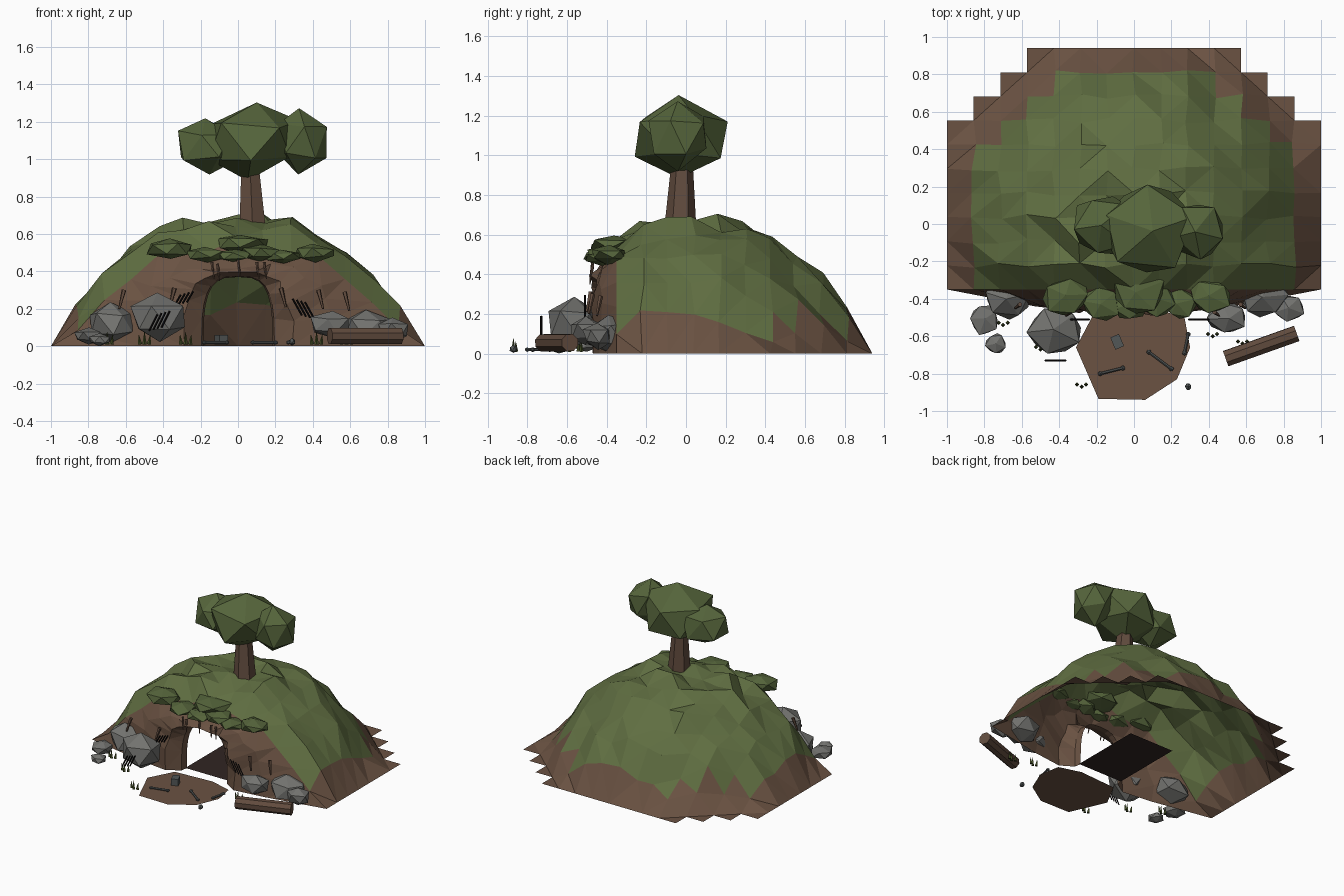
import bpy, bmesh, math, random
from mathutils import Matrix, Vector, noise

if "Cube" in bpy.data.objects:
    bpy.data.objects.remove(bpy.data.objects["Cube"])
random.seed(7)


def material(name, r, g, b):
    m = bpy.data.materials.new(name)
    m.use_nodes = True
    m.diffuse_color = (r, g, b, 1)
    bsdf = m.node_tree.nodes["Principled BSDF"]
    bsdf.inputs["Base Color"].default_value = (r, g, b, 1)
    bsdf.inputs["Roughness"].default_value = 1
    return m


GRASS = material("grass green", .115, .155, .053)
LEAF = material("leaf green", .092, .13, .044)
SOIL = material("soil brown", .145, .085, .055)
BARK = material("bark brown", .12, .071, .048)
STONE = material("stone grey", .17, .17, .16)
BONE = material("bone grey", .085, .095, .095)
DARK = material("cave dark", .03, .018, .016)
BLACK = material("scratch black", .006, .005, .005)
TUFT = material("tuft green", .06, .08, .02)


def finish(name, bm, *mats):
    mesh = bpy.data.meshes.new(name)
    bm.to_mesh(mesh)
    bm.free()
    ob = bpy.data.objects.new(name, mesh)
    for m in mats:
        mesh.materials.append(m)
    bpy.context.collection.objects.link(ob)
    return ob


def jitter(v, a):
    v.co += Vector([random.uniform(-a, a) for _ in range(3)])


def blob(name, mat, centre, size, rough=.12, turn=None):
    """Rough twenty-sided lump."""
    bm = bmesh.new()
    bmesh.ops.create_icosphere(bm, subdivisions=1, radius=1)
    for v in bm.verts:
        jitter(v, rough)
    spin = random.uniform(0, 6) if turn is None else turn
    bm.transform(Matrix.Translation(centre) @ Matrix.Diagonal((*size, 1))
                 @ Matrix.Rotation(spin, 4, 'Z'))
    return finish(name, bm, mat)


def rod(name, mat, a, b, r1, r2, sides=6):
    """Tapered prism from a to b."""
    a, b = Vector(a), Vector(b)
    bm = bmesh.new()
    bmesh.ops.create_cone(bm, cap_ends=True, segments=sides, radius1=r1,
                          radius2=r2, depth=(b - a).length)
    aim = Vector((0, 0, 1)).rotation_difference(b - a).to_matrix().to_4x4()
    bm.transform(Matrix.Translation((a + b) / 2) @ aim)
    return finish(name, bm, mat)


# Mound: open height-field shell, grass above and soil around the rim
NX, NY, Y0, DY = 14, 10, -.35, .129


def radius(x, y):
    return math.hypot(x, y / .94)


def dome(x, y):
    h = .68 * (1 - radius(x, y) ** 2.5)
    return max(0, h * (.88 if y < -.3 else 1))


bm = bmesh.new()
grid = {}
for i in range(NX + 1):
    for j in range(NY + 1):
        x, y = -1 + 2 * i / NX, Y0 + DY * j
        z = dome(x, y)
        if z > .03:
            z += random.uniform(-.035, .045)
            if j:
                x += random.uniform(-.015, .015)
                y += random.uniform(-.015, .015)
        grid[i, j] = bm.verts.new((x, y, z))
for i in range(NX):
    for j in range(NY):
        quad = [grid[i, j], grid[i + 1, j], grid[i + 1, j + 1], grid[i, j + 1]]
        if min(radius(v.co.x, v.co.y) for v in quad) < .99:
            f = bm.faces.new(quad)
            f.material_index = int(f.calc_center_median().z < .15)
front_edge = [grid[i, 0].co.copy() for i in range(NX, -1, -1)]
bmesh.ops.delete(bm, geom=[v for v in bm.verts if not v.link_faces], context='VERTS')
bmesh.ops.triangulate(bm, faces=bm.faces[:])
finish("mound", bm, GRASS, SOIL)

# Cave front: rings stepping from the arched opening out to the mound edge
bm = bmesh.new()
rings = []
for w, h, y, p, wob in ((.185, .37, -.36, .62, 0), (.195, .375, -.41, .62, 0),
                        (.29, .41, -.47, .7, .02), (.53, .44, -.44, .75, .025)):
    ring = []
    for k in range(NX + 1):
        c, s = math.cos(math.pi * k / NX), math.sin(math.pi * k / NX)
        v = bm.verts.new((math.copysign(abs(c) ** p, c) * w, y, max(0, s) ** p * h))
        if 0 < k < NX:
            jitter(v, wob)
        ring.append(v)
    rings.append(ring)
rings.append([bm.verts.new(co) for co in front_edge])
for a, b in zip(rings, rings[1:]):
    for k in range(NX):
        bm.faces.new((a[k], b[k], b[k + 1], a[k + 1]))
bmesh.ops.triangulate(bm, faces=bm.faces[:])
finish("cave_front", bm, SOIL)

# Cave floor
bm = bmesh.new()
bmesh.ops.create_grid(bm, x_segments=1, y_segments=1, size=1)
bm.transform(Matrix.Translation((0, -.09, .005)) @ Matrix.Diagonal((.19, .28, 1, 1)))
finish("cave_floor", bm, DARK)

# Worn dirt patch before the entrance
bm = bmesh.new()
outline = ((-.21, -.47), (-.31, -.66), (-.19, -.935), (.06, -.94), (.23, -.83),
           (.3, -.66), (.27, -.5), (.1, -.45))
bm.faces.new([bm.verts.new((x, y, .008)) for x, y in outline])
finish("dirt_patch", bm, SOIL)

# Tree
rod("tree_trunk", BARK, (.08, -.03, .58), (.065, -.02, .95), .085, .055)
blob("tree_crown_main", LEAF, (.07, -.02, 1.09), (.27, .26, .215), .1, .3)
blob("tree_crown_left", LEAF, (.34, -.04, 1.1), (.155, .16, .18), .1)
blob("tree_crown_right", LEAF, (-.17, -.01, 1.07), (.17, .18, .155), .1)

# Grassy lip above the entrance: flat bushes
for x, y, z, r, t in ((-.36, -.39, .52, .13, .055), (-.17, -.42, .49, .11, .04),
                      (-.02, -.43, .485, .1, .035), (.12, -.41, .5, .1, .045),
                      (.24, -.42, .48, .1, .035), (.41, -.39, .5, .12, .05),
                      (.02, -.35, .55, .15, .05)):
    blob("lip_bush", LEAF, (x, y, z), (r, r * .9, t))

# Hanging roots
for x, z in ((-.14, .45), (-.11, .44), (.0, .46), (.1, .45), (.14, .45)):
    rod("hanging_root", BARK, (x, -.47, z), (x + .012, -.485, z - .09), .009, .003, 5)
for x, y, z in ((-.61, -.43, .3), (-.34, -.47, .31), (.23, -.48, .31), (.43, -.47, .3),
                (.57, -.43, .29)):
    rod("wall_root", BARK, (x, y, z), (x - math.copysign(.025, -x), y - .02, z - .1),
        .013, .006, 5)

# Scratch marks: rows of thin slanted strips
for cx, y, cz, lean, h in ((-.42, -.73, .135, .045, .09), (-.29, -.51, .255, .035, .06),
                           (.35, -.51, .2, -.05, .09)):
    for k in range(4):
        x = cx + (k - 1.5) * .022
        z = cz + (k - 1.5) * .006 * math.copysign(1, lean)
        rod("scratch_mark", BLACK, (x - lean / 2, y, z - h / 2),
            (x + lean / 2, y, z + h / 2), .0055, .0055, 4)

# Boulders
for x, y, z, sx, sy, sz in ((-.8, -.51, .055, .085, .09, .05), (-.74, -.64, .035, .06, .06, .035),
                            (-.67, -.4, .12, .14, .12, .11), (-.42, -.57, .155, .155, .135, .135),
                            (.5, -.5, .115, .115, .1, .08), (.7, -.39, .1, .14, .12, .1),
                            (.83, -.45, .09, .09, .075, .07)):
    blob("boulder", STONE, (x, y, z), (sx, sy, sz), .1)

# Fallen log
rod("fallen_log", BARK, (.49, -.72, .055), (.87, -.585, .055), .046, .046, 8)

# Bones and pebble scattered on the dirt
for x, y, dx, dy in ((.14, -.73, .06, -.045), (-.12, -.785, .06, .015), (.28, -.64, .01, .05)):
    rod("bone_shaft", BONE, (x - dx, y - dy, .02), (x + dx, y + dy, .02), .008, .008)
    for s in (-1, 1):
        blob("bone_end", BONE, (x + s * dx, y + s * dy, .02), (.014, .014, .012), .05)
bm = bmesh.new()
bmesh.ops.create_cube(bm, size=1)
bm.transform(Matrix.Translation((-.09, -.63, .035)) @ Matrix.Rotation(.4, 4, 'Z')
             @ Matrix.Diagonal((.05, .07, .05, 1)))
finish("skull", BM := bm, BONE)
blob("pebble", BONE, (.29, -.87, .022), (.02, .02, .02))

# Grass tufts
for x, y in ((-.7, -.54), (-.5, -.67), (-.28, -.87), (.58, -.64), (.42, -.6)):
    for k in (-1, 0, 1):
        px, py = x + k * .024, y + .012 * (k % 2)
        rod("grass_tuft", TUFT, (px, py, .01), (px + k * .006, py, .06 + .015 * (k == 0)),
            .012, .001, 4)
